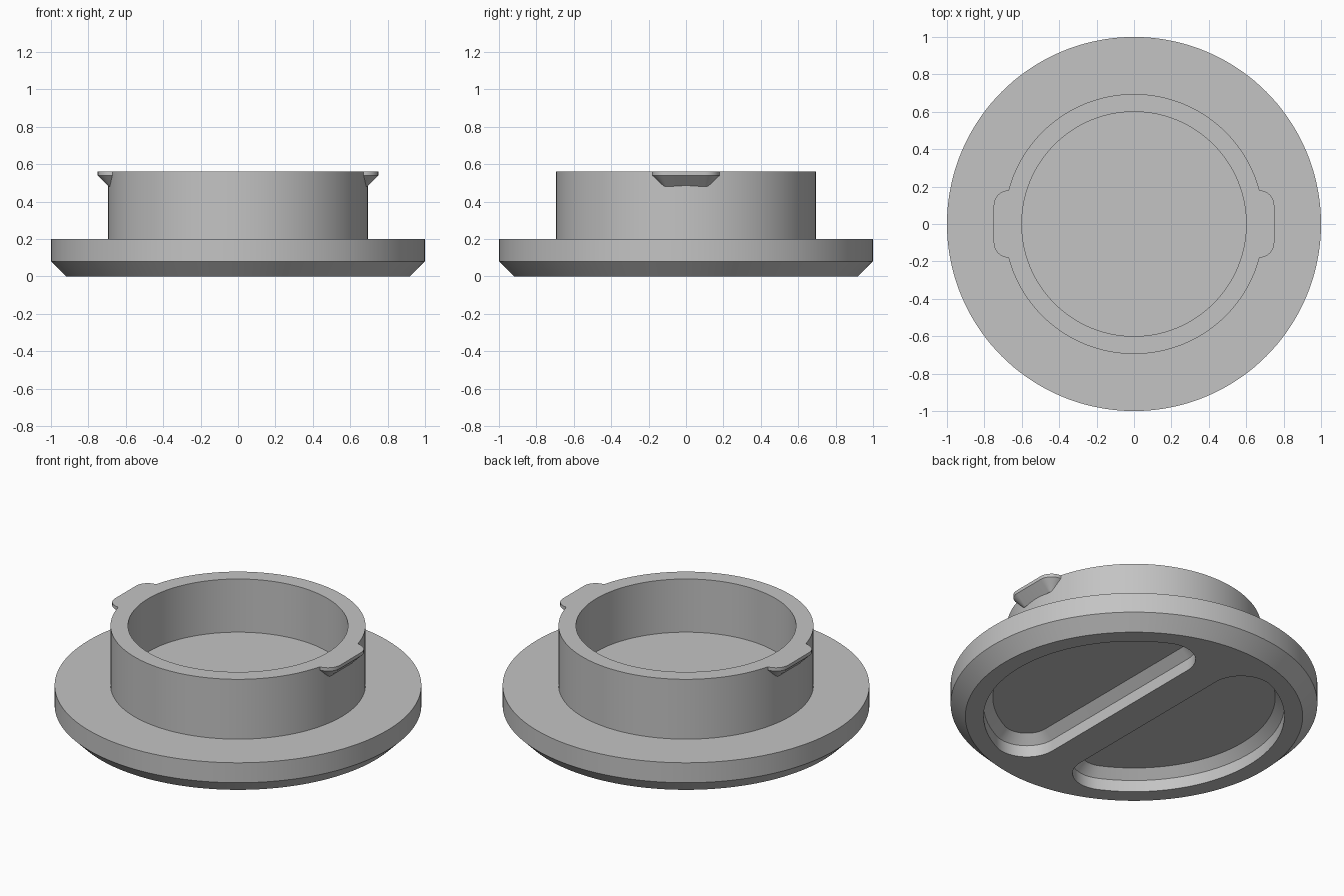
import bpy, bmesh
from math import sin, cos, pi, atan2, sqrt

cube = bpy.data.objects.get("Cube")
if cube:
    bpy.data.objects.remove(cube, do_unlink=True)

grey = bpy.data.materials.new("plain grey")
grey.use_nodes = True
COLOUR = (0.55, 0.55, 0.55, 1)
grey.diffuse_color = COLOUR
grey.node_tree.nodes["Principled BSDF"].inputs["Base Color"].default_value = COLOUR


def arc(cx, cy, r, start, end, steps):
    return [(cx + r * cos(start + (end - start) * i / steps),
             cy + r * sin(start + (end - start) * i / steps)) for i in range(steps + 1)]


def loft(name, outline, layers, side=1):
    """Skin outline(size) through (size, z) layers and cap both ends."""
    bm = bmesh.new()
    rings = [[bm.verts.new((side * x, y, z)) for x, y in outline(size)] for size, z in layers]
    for low, high in zip(rings, rings[1:]):
        for i in range(len(low)):
            j = (i + 1) % len(low)
            bm.faces.new((low[i], low[j], high[j], high[i]))
    bm.faces.new(rings[0])
    bm.faces.new(rings[-1])
    bmesh.ops.recalc_face_normals(bm, faces=bm.faces)
    mesh = bpy.data.meshes.new(name)
    bm.to_mesh(mesh)
    bm.free()
    mesh.materials.append(grey)
    obj = bpy.data.objects.new(name, mesh)
    bpy.context.collection.objects.link(obj)
    return obj


def activate(obj):
    bpy.ops.object.select_all(action='DESELECT')
    obj.select_set(True)
    bpy.context.view_layer.objects.active = obj


def circle(radius):
    return arc(0, 0, radius, 0, 2 * pi, 144)[:-1]


# Half-moon grip pocket: big arc, two rounded corners, straight side by the bar
OUTER, BAR, CORNER = 0.82, 0.1, 0.18
CX = BAR + CORNER
CY = sqrt((OUTER - CORNER) ** 2 - CX ** 2)


def half_moon(inset):
    a = atan2(CY, CX)
    r = CORNER - inset
    return (arc(0, 0, OUTER - inset, -a, a, 48)
            + arc(CX, CY, r, a, pi, 14)[1:]
            + arc(CX, -CY, r, pi, 2 * pi - a, 14)[:-1])


# Locking tab: rounded outer corners, inner end buried in the collar wall
def tab_outline(inset):
    r = 0.08 - inset
    return ([(0.65, -0.1 - r)] + arc(0.67, -0.1, r, -pi / 2, 0, 8)
            + arc(0.67, 0.1, r, 0, pi / 2, 8) + [(0.65, 0.1 + r)])


# Cap: chamfered flange, raised collar and the floor inside it
cap = loft("cap_body", circle, [(0.92, 0), (1, 0.08), (1, 0.2), (0.695, 0.2),
                                (0.695, 0.56), (0.6, 0.56), (0.6, 0.24)])

# Cut the two pockets that leave a grip bar across the underside
for side in (1, -1):
    cutter = loft("pocket_cutter", half_moon, [(0, -0.05), (0, 0.07), (0.05, 0.12)], side)
    cutter.hide_render = True
    cut = cap.modifiers.new("pocket", 'BOOLEAN')
    cut.operation = 'DIFFERENCE'
    cut.solver = 'EXACT'
    cut.object = cutter
    activate(cap)
    bpy.ops.object.modifier_apply(modifier=cut.name)
    bpy.data.objects.remove(cutter, do_unlink=True)

# Tabs on both sides of the collar
tabs = [loft(name, tab_outline, [(0.06, 0.48), (0, 0.54), (0, 0.56)], side)
        for name, side in (("left_tab", 1), ("right_tab", -1))]

for obj in [cap] + tabs:
    activate(obj)
    bpy.ops.object.shade_smooth_by_angle(angle=pi / 6)
